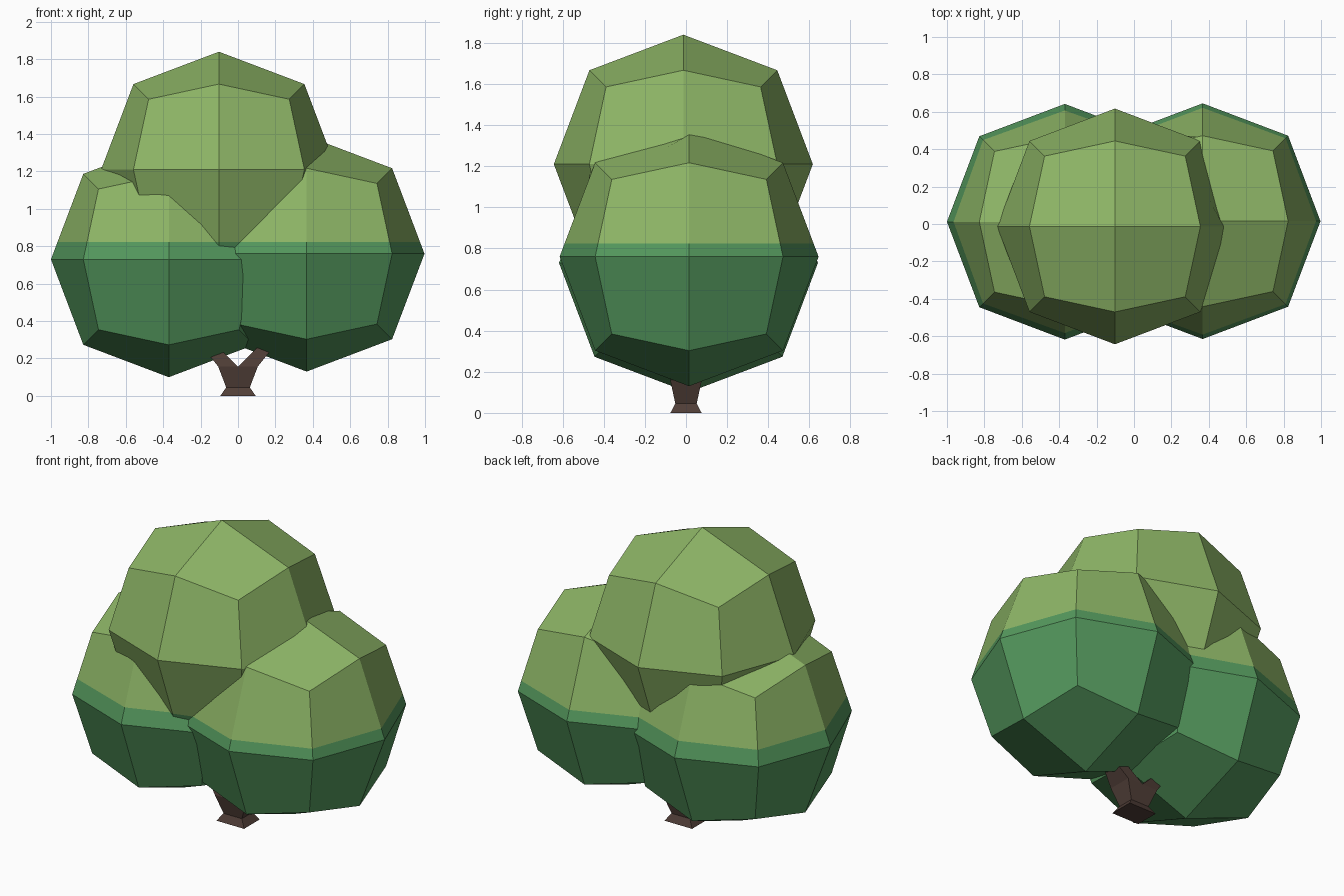
import bpy, bmesh

if "Cube" in bpy.data.objects:
    bpy.data.objects.remove(bpy.data.objects["Cube"])


def material(name, srgb):
    lin = [((c / 255 + 0.055) / 1.055) ** 2.4 for c in srgb]
    m = bpy.data.materials.new(name)
    m.diffuse_color = (*lin, 1)
    m.use_nodes = True
    m.node_tree.nodes["Principled BSDF"].inputs["Base Color"].default_value = m.diffuse_color
    return m


LIGHT = material("light leaf green", (141, 181, 102))
DARK = material("deep leaf green", (84, 152, 93))
BARK = material("dark bark brown", (80, 62, 55))


def to_object(name, bm, mats):
    bmesh.ops.recalc_face_normals(bm, faces=bm.faces)
    me = bpy.data.meshes.new(name)
    bm.to_mesh(me)
    bm.free()
    for m in mats:
        me.materials.append(m)
    ob = bpy.data.objects.new(name, me)
    bpy.context.collection.objects.link(ob)
    return ob


# Leaf clump: a cube split 2x2 per side and rounded out
def clump(name, centre):
    bm = bmesh.new()
    bmesh.ops.create_cube(bm, size=2)
    bmesh.ops.subdivide_edges(bm, edges=bm.edges[:], cuts=1, use_grid_fill=True)
    radius = {1: 0.63, 2: 0.457, 3: 0.376}  # side centre, edge middle, corner
    for v in bm.verts:
        n = sum(abs(c) > 0.5 for c in v.co)
        v.co = [c * radius[n] + o for c, o in zip(v.co, centre)]
    return to_object(name, bm, [LIGHT, DARK])


foliage = clump("foliage", (-0.37, 0.012, 0.73))
others = [clump("right_clump", (0.367, 0.015, 0.76)),
          clump("top_clump", (-0.102, -0.013, 1.21))]

# Merge the clumps into one canopy
for ob in others:
    mod = foliage.modifiers.new("union", 'BOOLEAN')
    mod.operation = 'UNION'
    mod.solver = 'EXACT'
    mod.object = ob
merged = foliage.evaluated_get(bpy.context.evaluated_depsgraph_get())
bm = bmesh.new()
bm.from_mesh(merged.to_mesh())
foliage.modifiers.clear()
for ob in others:
    bpy.data.objects.remove(ob)

# Dark lower leaves, light upper leaves
SPLIT = 0.823
bmesh.ops.bisect_plane(bm, geom=bm.verts[:] + bm.edges[:] + bm.faces[:],
                       plane_co=(0, 0, SPLIT), plane_no=(0, 0, 1))
for f in bm.faces:
    f.material_index = int(f.calc_center_median().z < SPLIT)
    f.smooth = False
bm.to_mesh(foliage.data)
bm.free()


# Square-sided loft through rows of four points
def loft(bm, rows):
    rings = [[bm.verts.new(p) for p in row] for row in rows]
    for a, b in zip(rings, rings[1:]):
        for i in range(4):
            j = (i + 1) % 4
            bm.faces.new((a[i], a[j], b[j], b[i]))
    bm.faces.new(rings[0])
    bm.faces.new(rings[-1])


def ring(left, right, depth):
    (xl, zl), (xr, zr) = left, right
    return [(xl, -depth, zl), (xr, -depth, zr), (xr, depth, zr), (xl, depth, zl)]


# Trunk with flared foot
bm = bmesh.new()
loft(bm, [ring((-w, z), (w, z), d) for w, d, z in
          ((0.095, 0.076, 0), (0.063, 0.052, 0.045), (0.106, 0.076, 0.157))])
to_object("trunk", bm, [BARK])

# Two forking branches reaching into the leaves
for side, name in ((-1, "left_branch"), (1, "right_branch")):
    bm = bmesh.new()
    loft(bm, [ring((side * 0.106, 0.157), (0, 0.157), 0.076),
              ring((side * 0.18, 0.25), (side * 0.13, 0.285), 0.05)])
    to_object(name, bm, [BARK])
